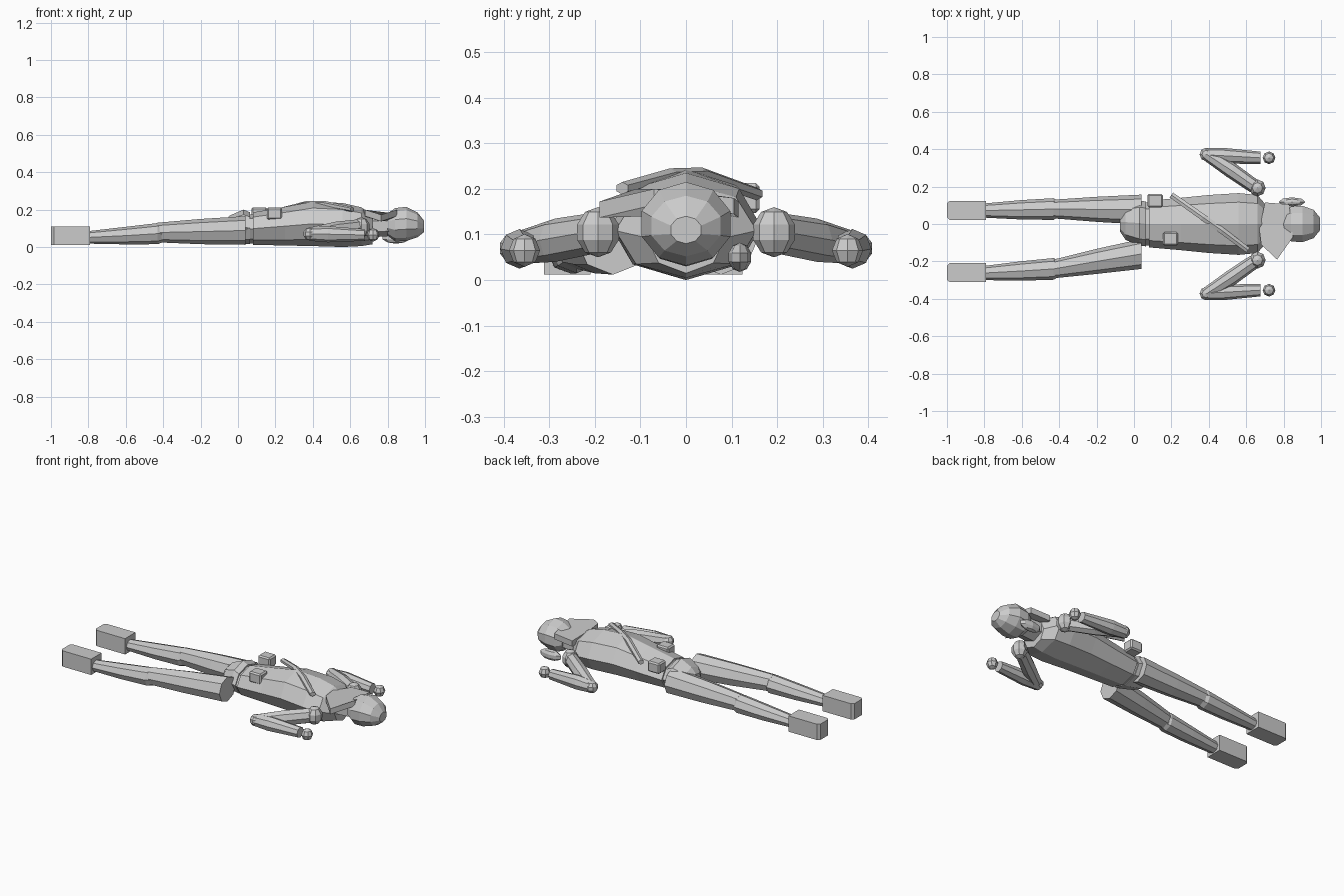
import bpy, bmesh, math
from mathutils import Vector

grey = bpy.data.materials.new("plain_grey")
grey.diffuse_color = (0.6, 0.6, 0.6, 1)


def finish(name, bm):
    bmesh.ops.recalc_face_normals(bm, faces=bm.faces)
    mesh = bpy.data.meshes.new(name)
    bm.to_mesh(mesh)
    bm.free()
    mesh.materials.append(grey)
    ob = bpy.data.objects.new(name, mesh)
    bpy.context.collection.objects.link(ob)
    return ob


def loft(name, sections, n=8, heading=(1, 0), turn=0.0):
    """Skin n-sided rings; a section is x, y, half width, bottom z, top z."""
    bm = bmesh.new()
    side = Vector((-heading[1], heading[0], 0)).normalized()
    rings = []
    for x, y, w, z0, z1 in sections:
        ring = []
        for i in range(n):
            a = 2 * math.pi * (i + turn) / n
            p = Vector((x, y, (z0 + z1) / 2)) + side * w * math.sin(a)
            p.z += (z1 - z0) / 2 * math.cos(a)
            ring.append(bm.verts.new(p))
        rings.append(ring)
    for a, b in zip(rings, rings[1:]):
        for i in range(n):
            j = (i + 1) % n
            bm.faces.new((a[i], a[j], b[j], b[i]))
    bm.faces.new(rings[0])
    bm.faces.new(rings[-1])
    return finish(name, bm)


def ball(name, centre, size, segments=8, rings=5):
    bm = bmesh.new()
    bmesh.ops.create_uvsphere(bm, u_segments=segments, v_segments=rings, radius=1)
    for v in bm.verts:
        v.co = Vector([c + s * k for c, s, k in zip(centre, size, v.co)])
    return finish(name, bm)


def prism(name, corners, thickness):
    """Plate whose top follows the given 3D corners."""
    bm = bmesh.new()
    top = [bm.verts.new(c) for c in corners]
    low = [bm.verts.new((x, y, z - thickness)) for x, y, z in corners]
    bm.faces.new(top)
    bm.faces.new(low)
    for i in range(len(top)):
        j = (i + 1) % len(top)
        bm.faces.new((top[i], top[j], low[j], low[i]))
    return finish(name, bm)


# Torso, waist band and pelvis
loft("torso", [(0.08, 0, 0.125, 0.012, 0.185), (0.25, 0, 0.14, 0.008, 0.215),
               (0.40, 0, 0.155, 0.005, 0.243), (0.56, 0, 0.165, 0.0, 0.235),
               (0.66, 0, 0.155, 0.005, 0.212), (0.72, 0, 0.085, 0.015, 0.17)])
loft("waist", [(0.04, 0, 0.115, 0.02, 0.175), (0.09, 0, 0.115, 0.02, 0.175)])
loft("pelvis", [(-0.075, 0.01, 0.05, 0.06, 0.135), (-0.045, 0.01, 0.095, 0.03, 0.168),
                (0.03, 0.005, 0.12, 0.015, 0.20), (0.065, 0, 0.12, 0.015, 0.185)])

# Neck, head and ear piece
loft("neck", [(0.68, 0, 0.08, 0.05, 0.17), (0.84, 0, 0.07, 0.06, 0.165)], 6)
loft("head", [(0.80, 0, 0.075, 0.06, 0.18), (0.84, 0, 0.098, 0.03, 0.208),
              (0.90, 0, 0.102, 0.032, 0.215), (0.96, 0, 0.08, 0.052, 0.185),
              (0.995, 0, 0.035, 0.08, 0.14)], 10)
ball("side_bun", (0.845, 0.118, 0.05), (0.075, 0.026, 0.032))

# Draped collar
prism("collar", [(0.70, 0.115, 0.172), (0.67, -0.03, 0.20), (0.68, -0.11, 0.20),
                 (0.765, -0.19, 0.172), (0.85, -0.07, 0.20), (0.83, 0.105, 0.18)], 0.035)

# Diagonal chest strap, bent over the chest
loft("chest_strap", [(0.20, 0.155, 0.018, 0.175, 0.203), (0.37, 0.035, 0.02, 0.215, 0.247),
                     (0.47, -0.035, 0.02, 0.212, 0.245), (0.61, -0.14, 0.018, 0.188, 0.215)],
     6, (0.8, -0.6))

# Waist pouches
for name, x, y, z in (("left_pouch", 0.113, 0.125, 0.18), ("right_pouch", 0.195, -0.08, 0.18)):
    bm = bmesh.new()
    bmesh.ops.create_cube(bm, size=1)
    for v in bm.verts:
        v.co = Vector((x + v.co.x * 0.082, y + v.co.y * 0.072, z + v.co.z * 0.065))
    bmesh.ops.bevel(bm, geom=bm.edges[:], offset=0.008, segments=1, affect='EDGES')
    finish(name, bm)

# Legs: hip, knee and ankle centres across y
for side, hip, knee, ankle, foot in (("left", 0.077, 0.08, 0.072, 0.073),
                                     ("right", -0.16, -0.24, -0.262, -0.26)):
    mid = (hip + knee) / 2
    loft(side + "_thigh", [(-0.43, knee, 0.05, 0.025, 0.13), (-0.2, mid, 0.067, 0.015, 0.15),
                           (0.04, hip, 0.08, 0.012, 0.165)])
    loft(side + "_shin", [(-0.80, ankle, 0.038, 0.018, 0.085),
                          (-0.60, (knee + ankle) / 2, 0.052, 0.014, 0.108),
                          (-0.43, knee, 0.058, 0.015, 0.128), (-0.39, knee, 0.035, 0.03, 0.11)])
    # Boot with chamfered toe corners
    boot = [(-1.0, -0.038), (-0.985, -0.051), (-0.79, -0.051),
            (-0.79, 0.051), (-0.985, 0.051), (-1.0, 0.038)]
    prism(side + "_boot", [(x, foot + y, 0.11) for x, y in boot], 0.098)

# Arms, bent back toward the head
for side, s in (("left", 1), ("right", -1)):
    ball(side + "_shoulder", (0.66, s * 0.193, 0.105), (0.046, 0.048, 0.055))
    loft(side + "_upper_arm", [(0.645, s * 0.20, 0.038, 0.058, 0.148),
                               (0.52, s * 0.287, 0.042, 0.04, 0.135),
                               (0.385, s * 0.375, 0.034, 0.035, 0.105)],
         8, (-0.82, s * 0.57))
    ball(side + "_elbow", (0.385, s * 0.372, 0.07), (0.036, 0.038, 0.036))
    loft(side + "_forearm", [(0.385, s * 0.37, 0.036, 0.033, 0.105),
                             (0.48, s * 0.365, 0.042, 0.025, 0.112),
                             (0.675, s * 0.354, 0.033, 0.033, 0.096)])
    ball(side + "_hand", (0.722, s * 0.354, 0.065), (0.034, 0.034, 0.036), 8, 4)
